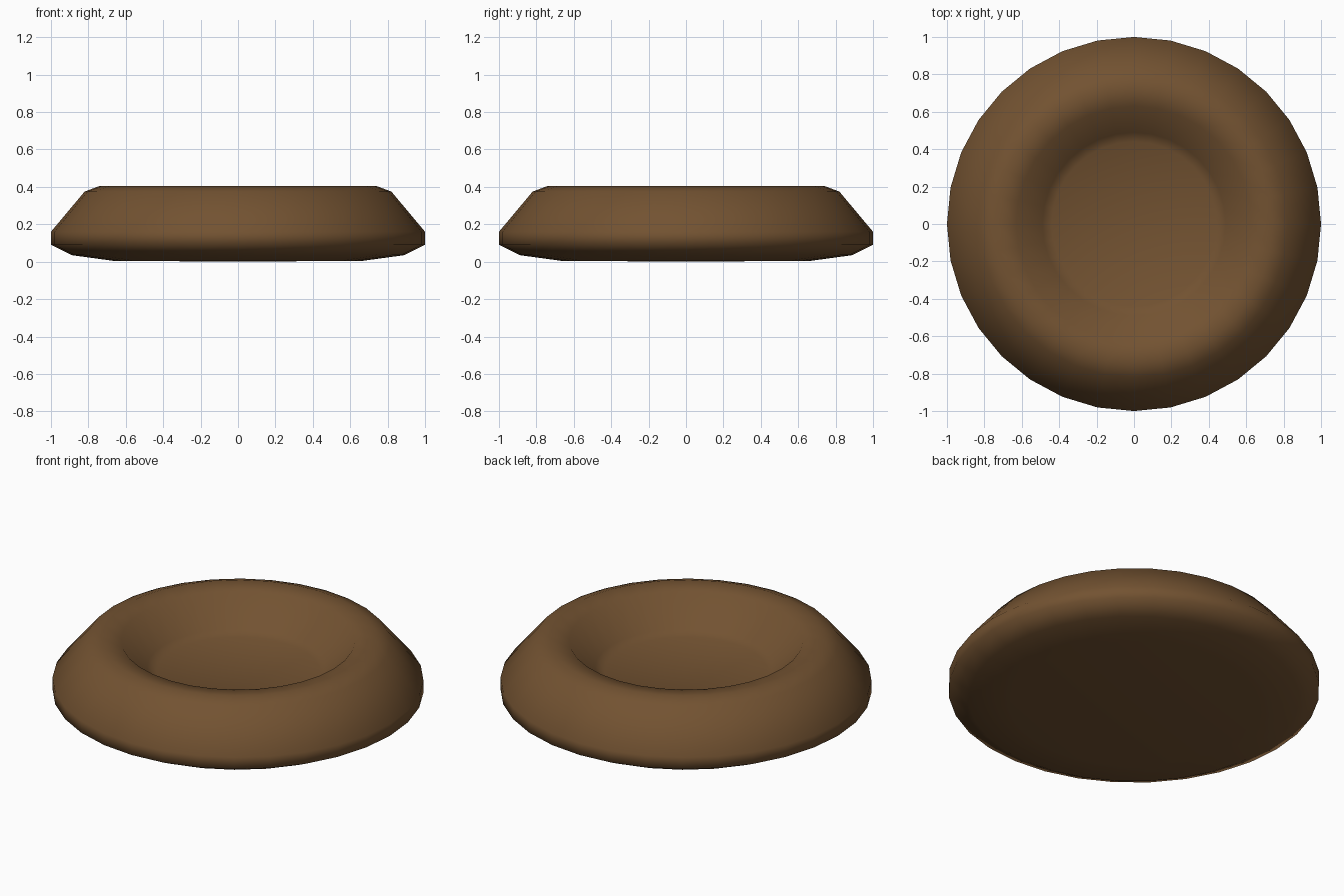
import bpy, bmesh, math

if "Cube" in bpy.data.objects:
    bpy.data.objects.remove(bpy.data.objects["Cube"])

SEGMENTS = 32


def material(name, color):
    m = bpy.data.materials.new(name)
    m.diffuse_color = (*color, 1)
    m.use_nodes = True
    m.node_tree.nodes["Principled BSDF"].inputs["Base Color"].default_value = m.diffuse_color
    return m


def lathe(name, profile, mat):
    """Spin a (radius, height) profile around z; the ends are closed at the axis."""
    bm = bmesh.new()
    rings = []
    for r, z in profile:
        if r == 0:
            rings.append([bm.verts.new((0, 0, z))] * SEGMENTS)
        else:
            rings.append([bm.verts.new((r * math.cos(a), r * math.sin(a), z))
                          for a in (2 * math.pi * i / SEGMENTS for i in range(SEGMENTS))])
    for low, high in zip(rings, rings[1:]):
        for i in range(SEGMENTS):
            j = (i + 1) % SEGMENTS
            bm.faces.new(list(dict.fromkeys((low[i], low[j], high[j], high[i]))))
    bmesh.ops.recalc_face_normals(bm, faces=bm.faces)
    for f in bm.faces:
        f.smooth = True
    mesh = bpy.data.meshes.new(name)
    bm.to_mesh(mesh)
    bm.free()
    mesh.materials.append(mat)
    obj = bpy.data.objects.new(name, mesh)
    bpy.context.collection.objects.link(obj)
    return obj


brown = material("brown fabric", (0.17, 0.085, 0.031))

# Round padded bed: flat base, bulging side, rolled rim, sunken middle
lathe("round_bed", [
    (0, 0), (0.67, 0.005), (0.89, 0.035), (1.0, 0.09), (1.0, 0.16),
    (0.82, 0.375), (0.74, 0.405), (0.63, 0.39),
    (0.49, 0.23), (0.44, 0.205), (0, 0.2),
], brown)
